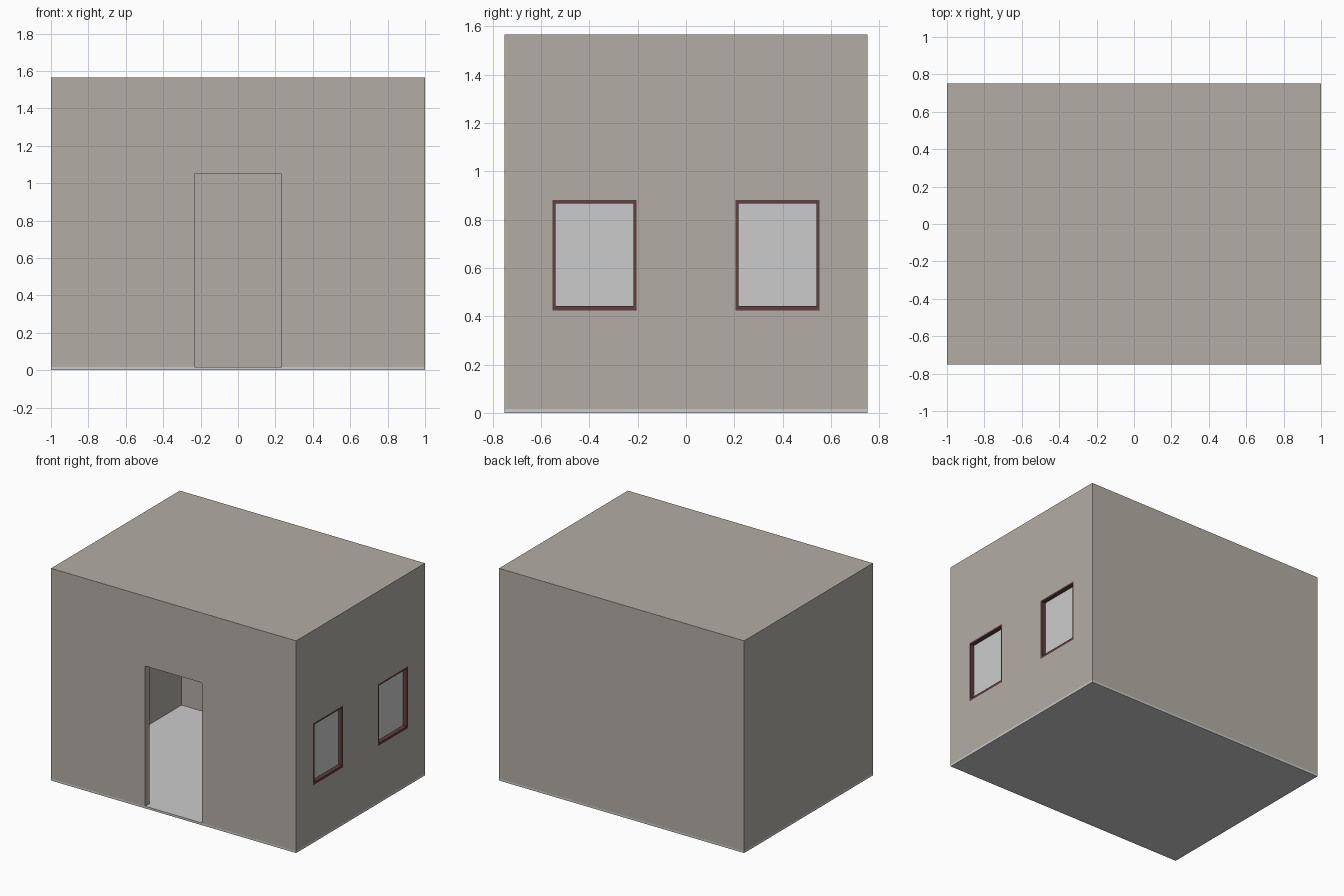
import bpy

if "Cube" in bpy.data.objects:
    bpy.data.objects.remove(bpy.data.objects["Cube"])


def material(name, rgb):
    m = bpy.data.materials.new(name)
    m.diffuse_color = (*rgb, 1)
    m.use_nodes = True
    m.node_tree.nodes["Principled BSDF"].inputs["Base Color"].default_value = m.diffuse_color
    return m


def box(name, lo, hi, mat=None):
    size = [b - a for a, b in zip(lo, hi)]
    mid = [(a + b) / 2 for a, b in zip(lo, hi)]
    bpy.ops.mesh.primitive_cube_add(size=1, location=mid)
    ob = bpy.context.object
    ob.name = name
    ob.scale = size
    bpy.ops.object.transform_apply(location=False, rotation=False, scale=True)
    if mat:
        ob.data.materials.append(mat)
    return ob


def cut(target, lo, hi):
    cutter = box("cutter", lo, hi)
    cutter.hide_render = True
    mod = target.modifiers.new("opening", 'BOOLEAN')
    mod.operation = 'DIFFERENCE'
    mod.solver = 'EXACT'
    mod.object = cutter
    bpy.context.view_layer.objects.active = target
    bpy.ops.object.modifier_apply(modifier=mod.name)
    bpy.data.objects.remove(cutter, do_unlink=True)


plaster = material("plaster", (0.45, 0.42, 0.375))
maroon = material("maroon_wood", (0.115, 0.05, 0.047))

X, Y, H, T, F = 1.0, 0.75, 1.565, 0.05, 0.016
WIN_W, WIN_LO, WIN_HI = 0.348, 0.424, 0.88

# Floor slab
box("floor", (-X, -Y, 0), (X, Y, F))

# Walls and flat roof: hollow shell with a doorway and two window openings
shell = box("walls_and_roof", (-X, -Y, F), (X, Y, H), plaster)
cut(shell, (-X + T, -Y + T, -0.1), (X - T, Y - T, H - T))
cut(shell, (-0.232, -Y - 0.1, -0.1), (0.232, -Y + 0.2, 1.05))

for side, yc in (("front", -0.378), ("back", 0.378)):
    y0, y1 = yc - WIN_W / 2, yc + WIN_W / 2
    cut(shell, (X - 0.2, y0, WIN_LO), (X + 0.1, y1, WIN_HI))

    # Window frame lining the opening, with a slightly deeper sill
    frame = box(side + "_window_frame", (X - T, y0, WIN_LO), (X, y1, WIN_HI), maroon)
    cut(frame, (X - 0.2, y0 + 0.013, WIN_LO + 0.018), (X + 0.1, y1 - 0.013, WIN_HI - 0.013))

    # Pane set back inside the frame
    box(side + "_window_pane", (X - 0.04, y0 + 0.01, WIN_LO + 0.014),
        (X - 0.03, y1 - 0.01, WIN_HI - 0.01))
